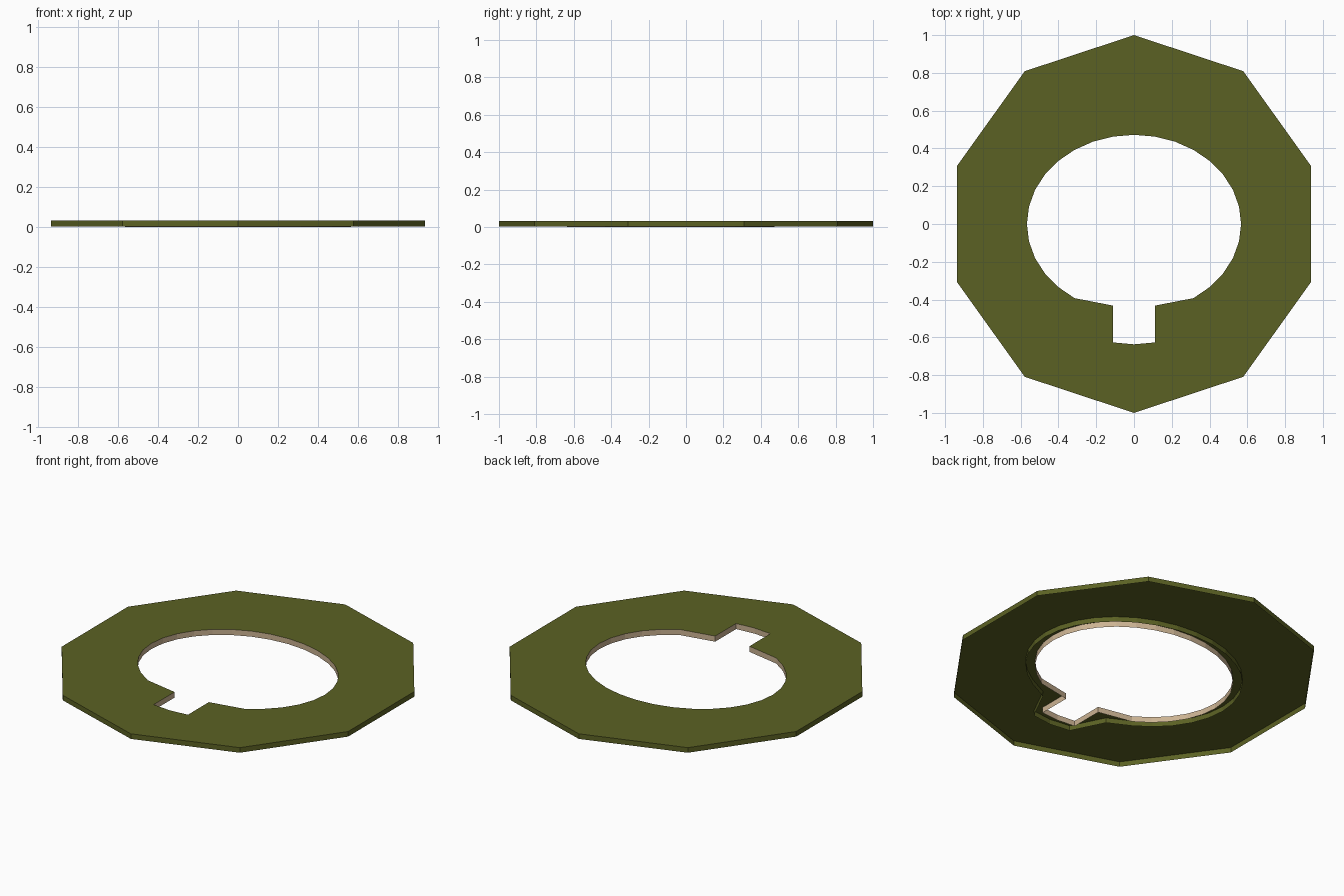
import bpy, bmesh, math
from mathutils import Vector

if "Cube" in bpy.data.objects:
    bpy.data.objects.remove(bpy.data.objects["Cube"])

TOP, SKIRT, LOW = 0.033, 0.003, 0.0


def material(name, rgb):
    m = bpy.data.materials.new(name)
    m.diffuse_color = (*rgb, 1)
    m.use_nodes = True
    m.node_tree.nodes["Principled BSDF"].inputs["Base Color"].default_value = m.diffuse_color
    return m


olive = material("olive", (0.105, 0.120, 0.017))
tan = material("tan", (0.60, 0.45, 0.29))


def finish(bm, name, mat):
    me = bpy.data.meshes.new(name)
    bm.to_mesh(me)
    bm.free()
    me.materials.append(mat)
    ob = bpy.data.objects.new(name, me)
    bpy.context.collection.objects.link(ob)
    return ob


def arc(rx, ry, sides, first, last):
    """Ellipse points, counted counter-clockwise from the bottom."""
    return [(rx * math.sin(2 * math.pi * i / sides),
             -ry * math.cos(2 * math.pi * i / sides))
            for i in range(first, last + 1)]


def wall(name, loop, z0, z1, mat, inward=False):
    """Thin upright band following a closed outline."""
    bm = bmesh.new()
    low = [bm.verts.new((x, y, z0)) for x, y in loop]
    high = [bm.verts.new((x, y, z1)) for x, y in loop]
    for i in range(len(loop)):
        j = (i + 1) % len(loop)
        face = bm.faces.new((low[i], low[j], high[j], high[i]))
        if inward:
            face.normal_flip()
    return finish(bm, name, mat)


# Outlines: ten-sided rim, keyed oval hole, and a slightly larger keyed lip
rim = arc(0.984, 1.0, 10, 0, 9)
hole = ([(0, -0.637), (0.112, -0.627), (0.112, -0.432)]
        + arc(0.567, 0.472, 32, 3, 29)
        + [(-0.112, -0.432), (-0.112, -0.627)])
lip = ([(0, -0.70), (0.125, -0.685), (0.22, -0.495)]
       + arc(0.62, 0.52, 32, 3, 29)
       + [(-0.22, -0.495), (-0.125, -0.685)])

# Flat top plate with the hole left open
bm = bmesh.new()
edges = []
for loop in (rim, hole):
    vs = [bm.verts.new((x, y, TOP)) for x, y in loop]
    edges += [bm.edges.new((vs[i - 1], vs[i])) for i in range(len(vs))]
bmesh.ops.triangle_fill(bm, edges=edges, use_beauty=True, normal=Vector((0, 0, 1)))
for f in bm.faces:
    f.normal_update()
    if f.normal.z < 0:
        f.normal_flip()
finish(bm, "top_plate", olive)

# Outer skirt, hidden underside lip, and hole lining
wall("outer_skirt", rim, SKIRT, TOP, olive)
wall("underside_lip", lip, SKIRT, TOP, olive)
wall("hole_lining", hole, LOW, TOP, tan, inward=True)
